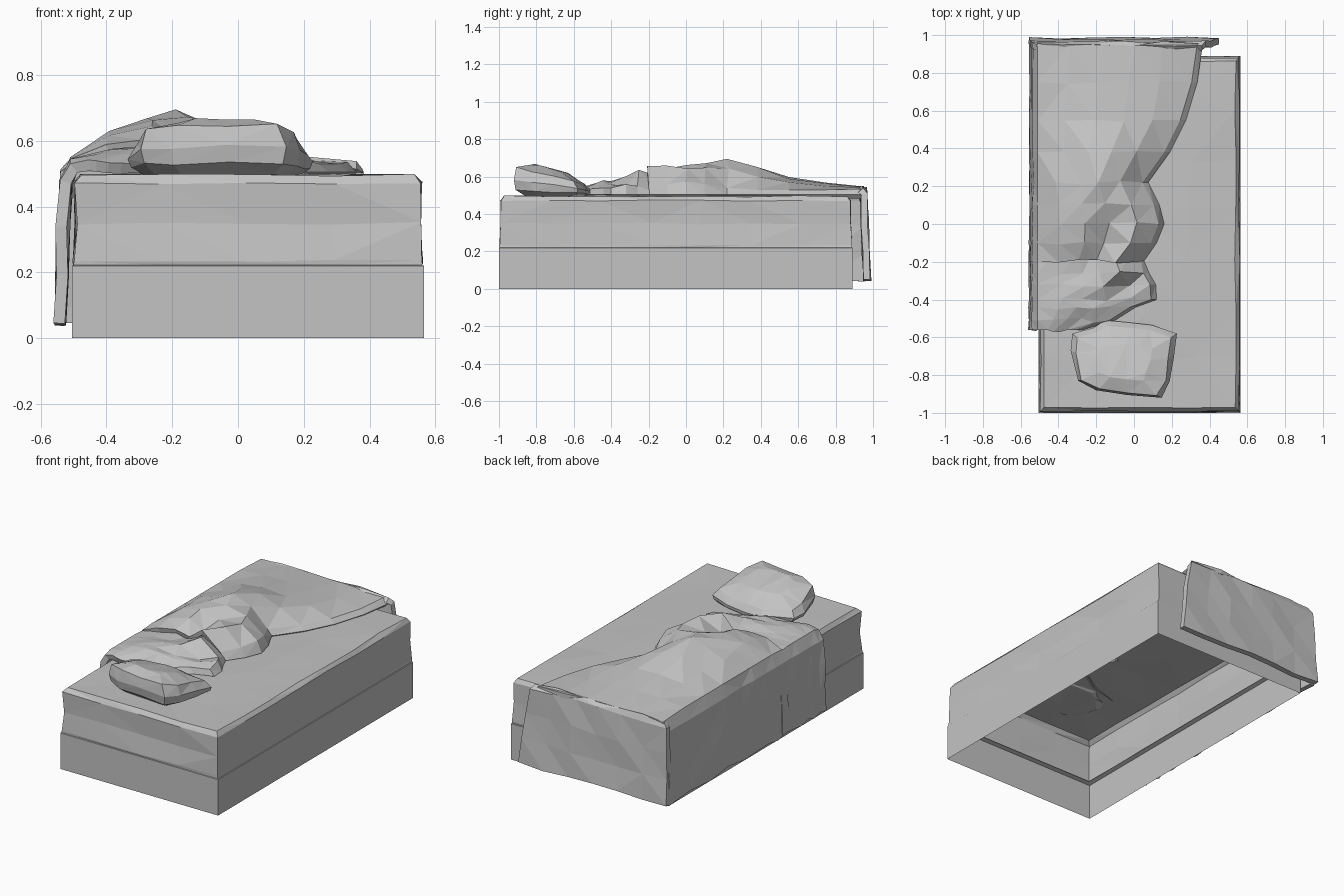
import bpy, bmesh, math, random

if "Cube" in bpy.data.objects:
    bpy.data.objects.remove(bpy.data.objects["Cube"])

random.seed(4)
grey = bpy.data.materials.new("fabric grey")
grey.diffuse_color = (0.55, 0.55, 0.55, 1)
grey.use_nodes = True
grey.node_tree.nodes["Principled BSDF"].inputs["Base Color"].default_value = grey.diffuse_color


def jit(a):
    return random.uniform(-a, a)


def finish(bm, name, tri=True, recalc=False):
    if recalc:
        bmesh.ops.recalc_face_normals(bm, faces=bm.faces)
    if tri:
        bmesh.ops.triangulate(bm, faces=bm.faces)
    me = bpy.data.meshes.new(name)
    bm.to_mesh(me)
    bm.free()
    me.materials.append(grey)
    ob = bpy.data.objects.new(name, me)
    bpy.context.collection.objects.link(ob)
    return ob


def skin(bm, rows, closed=False):
    """Join rows of points with quads."""
    vs = [[bm.verts.new(p) for p in r] for r in rows]
    for a, b in zip(vs, vs[1:]):
        n = len(a)
        for i in range(n if closed else n - 1):
            j = (i + 1) % n
            bm.faces.new((a[i], a[j], b[j], b[i]))
    return vs


def cloth(name, rows, thick):
    bm = bmesh.new()
    skin(bm, rows)
    ob = finish(bm, name)
    m = ob.modifiers.new("thickness", 'SOLIDIFY')
    m.thickness = thick
    m.offset = -1


X0, X1, Y0, Y1 = -0.505, 0.565, -1.0, 0.89


def rect(inset, z, nx=1, ny=1, j=0):
    """Rectangular ring of points, anticlockwise."""
    x0, x1, y0, y1 = X0 + inset, X1 - inset, Y0 + inset, Y1 - inset
    pts = []
    for i in range(nx):
        pts.append((x0 + (x1 - x0) * i / nx, y0))
    for i in range(ny):
        pts.append((x1, y0 + (y1 - y0) * i / ny))
    for i in range(nx):
        pts.append((x1 - (x1 - x0) * i / nx, y1))
    for i in range(ny):
        pts.append((x0, y1 - (y1 - y0) * i / ny))
    return [(x + jit(j), y + jit(j), z + jit(j)) for x, y in pts]


# bed base: open-bottomed box with a narrow rim on top
bm = bmesh.new()
skin(bm, [rect(0, 0), rect(0, 0.22), rect(0.025, 0.228)], True)
finish(bm, "bed_base", tri=False)

# mattress: slightly crumpled open shell with soft top edges
bm = bmesh.new()
NX, NY = 4, 7
rings = skin(bm, [rect(0.004, 0.222, NX, NY), rect(0.004, 0.235, NX, NY, 0.003),
                  rect(0.012, 0.35, NX, NY, 0.005), rect(0.008, 0.472, NX, NY, 0.004),
                  rect(0.028, 0.495, NX, NY, 0.004)], True)
top = rings[-1]
grid = {}
for i in range(NX + 1):
    for j in range(NY + 1):
        if j == 0:
            v = top[i]
        elif i == NX:
            v = top[NX + j]
        elif j == NY:
            v = top[NX + NY + (NX - i)]
        elif i == 0:
            v = top[(2 * NX + NY + (NY - j)) % len(top)]
        else:
            v = bm.verts.new((X0 + 1.07 * i / NX + jit(0.03),
                              Y0 + 1.89 * j / NY + jit(0.03), 0.497 + jit(0.005)))
        grid[i, j] = v
for i in range(NX):
    for j in range(NY):
        bm.faces.new((grid[i, j], grid[i + 1, j], grid[i + 1, j + 1], grid[i, j + 1]))
finish(bm, "mattress")

# pillow: rings around a rounded outline, high at the head end
outline = [(-0.30, -0.83), (-0.20, -0.88), (-0.03, -0.905), (0.14, -0.92), (0.185, -0.83),
           (0.21, -0.70), (0.23, -0.58), (0.10, -0.535), (-0.03, -0.52), (-0.15, -0.51),
           (-0.21, -0.55), (-0.32, -0.58), (-0.33, -0.67)]
CX, CY = -0.05, -0.72


def pillow_ring(s, z_head, z_foot, dy=0):
    out = []
    for x, y in outline:
        t = (y + 0.92) / 0.41
        out.append((CX + (x - CX) * s + jit(0.008), CY + dy + (y - CY) * s,
                    z_head + (z_foot - z_head) * t + jit(0.006)))
    return out


bm = bmesh.new()
rings = skin(bm, [pillow_ring(0.80, 0.493, 0.493, 0.02), pillow_ring(0.97, 0.535, 0.505, 0.003),
                  pillow_ring(1.0, 0.585, 0.525), pillow_ring(0.90, 0.652, 0.555, -0.008),
                  pillow_ring(0.5, 0.668, 0.615, -0.01)], True)
bm.faces.new(rings[-1])
bm.faces.new(rings[0][::-1])
finish(bm, "pillow", recalc=True)


# blanket rows: y, right edge x, heights from left edge to right edge
def blanket_rows(table, out, slant=0):
    rows = []
    for y, xr, zs in table:
        hem = 0.05 + jit(0.012)
        row = [(-0.556 - out + jit(0.004), y, hem), (-0.55 - out + jit(0.006), y, 0.19),
               (-0.545 - out + jit(0.006), y, 0.34), (-0.535 - out + jit(0.006), y, 0.48)]
        n = len(zs) - 1
        for i, z in enumerate(zs):
            f = i / n
            x = -0.51 + (xr - 0.03 + 0.51) * f
            e = 0 if i in (0, n) else 1
            row.append((x + jit(0.015) * e, y + slant * f + jit(0.012) * e, z + jit(0.004) * e))
        row.append((xr, y + slant, 0.505))
        rows.append(row)
    return rows


duvet = [
    (-0.20, 0.05, (.545, .59, .605, .585, .655, .55)),
    (-0.10, 0.12, (.55, .62, .645, .595, .655, .56)),
    (0.00, 0.16, (.55, .63, .665, .63, .645, .575)),
    (0.10, 0.135, (.55, .62, .665, .67, .65, .56)),
    (0.22, 0.075, (.55, .61, .66, .692, .64, .54)),
    (0.38, 0.19, (.55, .60, .65, .655, .60, .53)),
    (0.55, 0.275, (.55, .58, .60, .59, .57, .53)),
    (0.75, 0.335, (.55, .565, .567, .56, .55, .53)),
    (0.955, 0.365, (.54, .548, .55, .548, .545, .535)),
]
cloth("blanket", blanket_rows(duvet, 0), 0.03)

turned = [
    (-0.56, -0.27, (.53, .54, .54, .535, .53, .53)),
    (-0.51, -0.10, (.545, .56, .56, .55, .545, .535)),
    (-0.44, 0.01, (.545, .57, .575, .58, .56, .54)),
    (-0.40, 0.12, (.545, .575, .58, .57, .555, .54)),
    (-0.32, 0.115, (.545, .57, .585, .60, .545, .56)),
    (-0.26, 0.08, (.545, .56, .57, .585, .635, .55)),
    (-0.14, 0.03, (.535, .56, .575, .56, .60, .53)),
]
cloth("turned_over_sheet", blanket_rows(turned, 0.004), 0.035)

# blanket end hanging over the foot of the bed
rows = []
for y, z, xl, xr in ((0.945, .545, -.515, .36), (0.965, .52, -.54, .38), (0.972, .36, -.548, .41),
                     (0.978, .20, -.552, .43), (0.985, .05, -.557, .45)):
    rows.append([(xl + (xr - xl) * i / 6, y + jit(0.007), z + jit(0.008)) for i in range(7)])
cloth("blanket_foot_drape", rows, 0.035)
